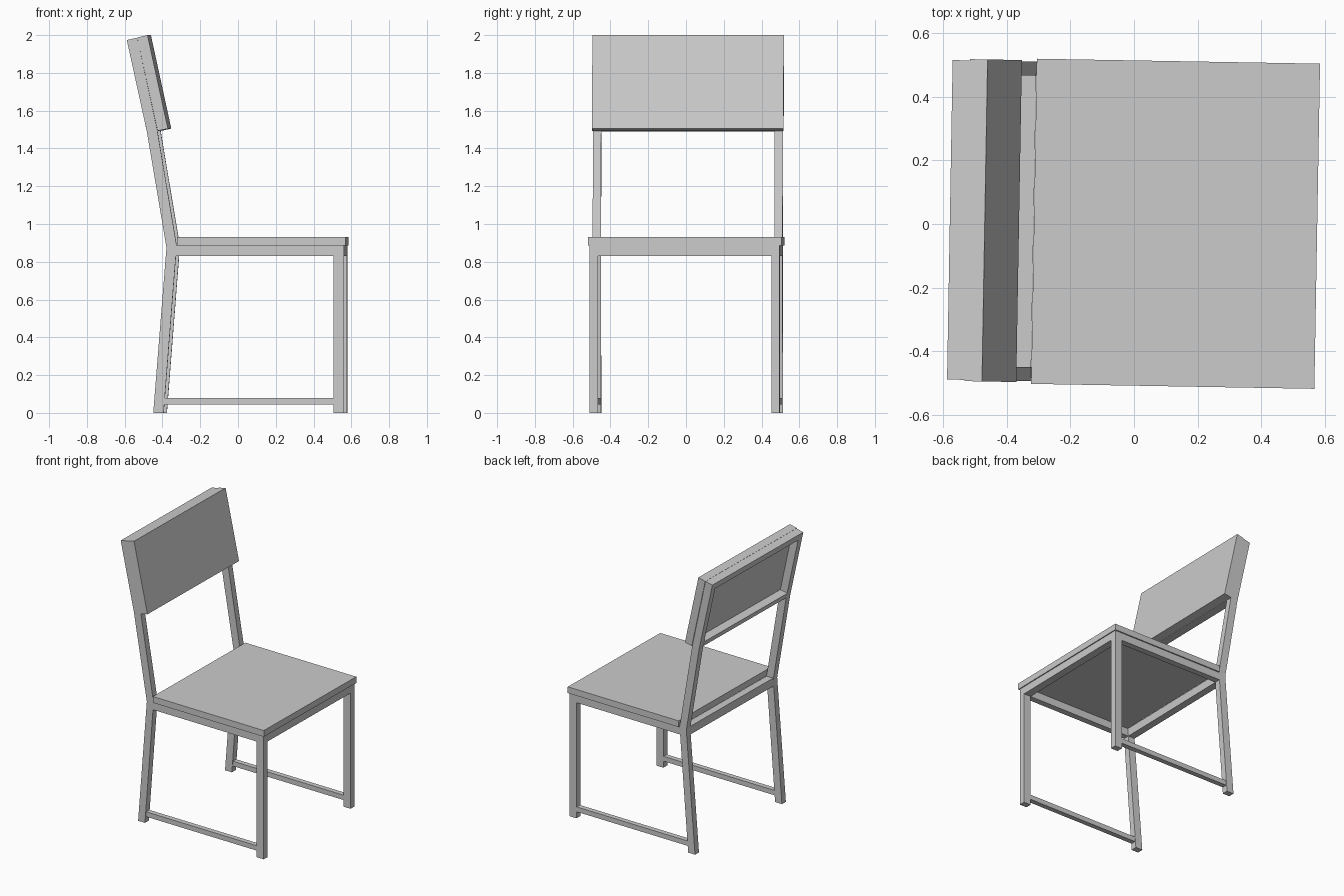
import bpy, bmesh, math
from mathutils import Matrix

if "Cube" in bpy.data.objects:
    bpy.data.objects.remove(bpy.data.objects["Cube"])

TURN = math.radians(-1.0)   # whole chair is turned slightly
OUT, INN = 0.503, 0.459     # outer / inner side of the tube frame


def prism(name, profile, y0, y1, mirror=False):
    """Extrude an x-z profile along y; optionally mirror to the other side."""
    bm = bmesh.new()
    face = bm.faces.new([bm.verts.new((x, y0, z)) for x, z in profile])
    ext = bmesh.ops.extrude_face_region(bm, geom=[face])
    for v in ext["geom"]:
        if isinstance(v, bmesh.types.BMVert):
            v.co.y = y1
    bmesh.ops.recalc_face_normals(bm, faces=bm.faces)
    me = bpy.data.meshes.new(name)
    bm.to_mesh(me)
    bm.free()
    ob = bpy.data.objects.new(name, me)
    bpy.context.collection.objects.link(ob)
    ob.location = (0, 0.003, 0)
    ob.rotation_euler.z = TURN
    if mirror:
        m = ob.modifiers.new("mirror", "MIRROR")
        m.use_axis = (False, True, False)
        m.use_mirror_merge = False
    return ob


def rect(x0, x1, z0, z1):
    return [(x0, z0), (x1, z0), (x1, z1), (x0, z1)]


# Seat board
prism("seat", rect(-0.315, 0.577, 0.885, 0.93), -0.512, 0.512)

# Back legs continuing up as bent back posts
prism("back_leg_post",
      [(-0.44, 0), (-0.385, 0), (-0.316, 0.885), (-0.418, 1.493),
       (-0.525, 1.986), (-0.58, 1.974), (-0.474, 1.49), (-0.37, 0.875)],
      -OUT, -INN, True)

# Front legs
prism("front_leg", rect(0.514, 0.57, 0, 0.885), -OUT, -INN, True)

# Seat frame rails
prism("side_seat_rail", [(-0.321, 0.83), (0.514, 0.83), (0.514, 0.885), (-0.316, 0.885)],
      -OUT, -INN, True)
prism("front_seat_rail", rect(0.514, 0.57, 0.83, 0.885), -INN, INN)
prism("back_seat_rail", [(-0.374, 0.83), (-0.321, 0.83), (-0.316, 0.885), (-0.369, 0.885)],
      -INN, INN)

# Low side stretchers
prism("side_stretcher", [(-0.383, 0.045), (0.514, 0.045), (0.514, 0.08), (-0.38, 0.08)],
      -OUT + 0.004, -INN - 0.004, True)

# Back panel in front of the posts
prism("back_panel", [(-0.417, 1.493), (-0.362, 1.505), (-0.470, 2.0), (-0.525, 1.987)],
      -0.507, 0.507)

# Cross rails behind the panel
dx, dz = -0.0095, 0.044
prism("lower_back_rail",
      [(-0.474, 1.49), (-0.418, 1.493), (-0.418 + dx, 1.493 + dz), (-0.474 + dx, 1.481 + dz)],
      -INN, INN)
prism("upper_back_rail",
      [(-0.58 - dx, 1.974 - dz), (-0.525 - dx, 1.986 - dz), (-0.525, 1.986), (-0.58, 1.974)],
      -INN, INN)
